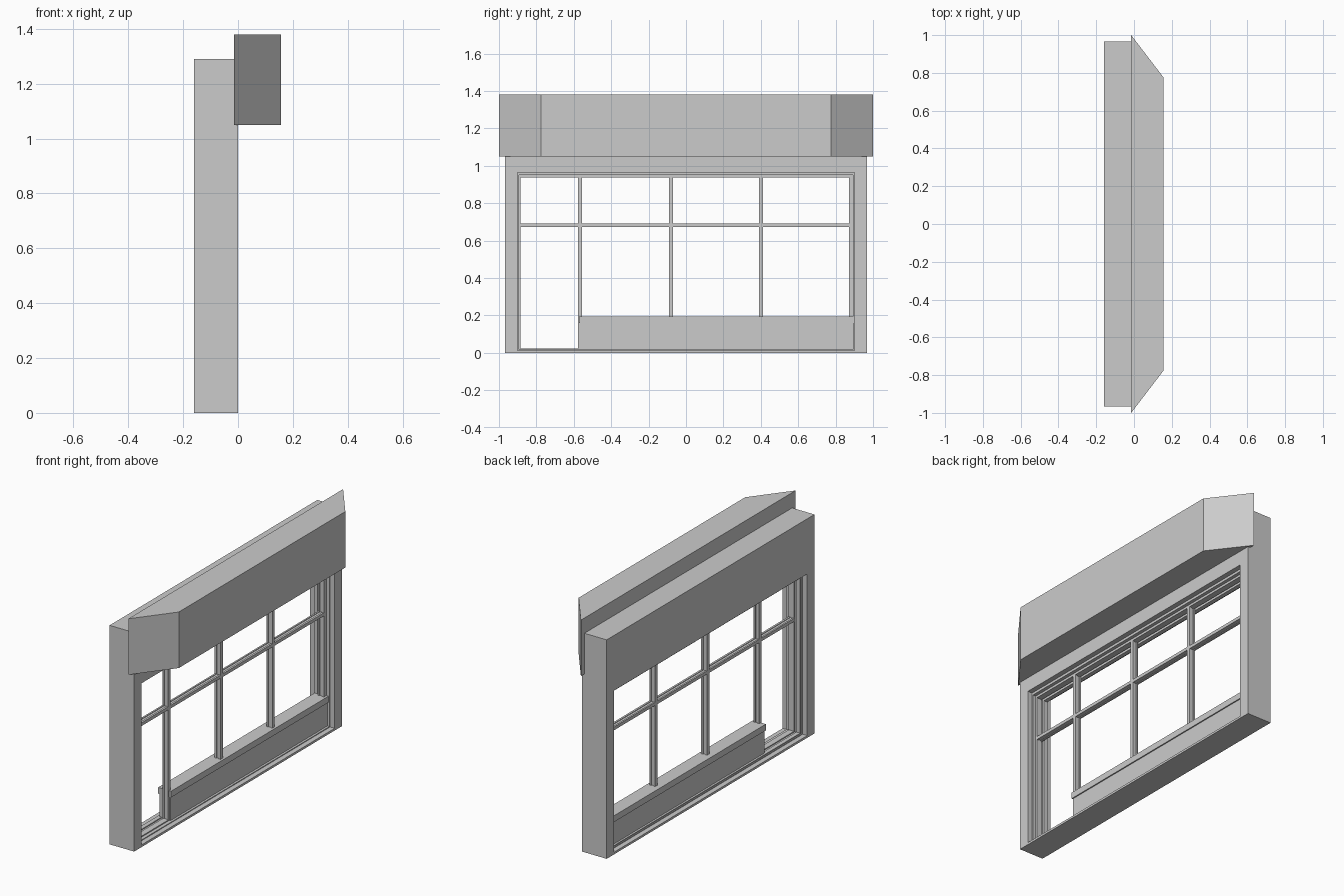
import bpy, bmesh

if "Cube" in bpy.data.objects:
    bpy.data.objects.remove(bpy.data.objects["Cube"])


def prism(name, pts, to3d, a, b):
    """Extrude a 2D outline between a and b along the third axis."""
    bm = bmesh.new()
    lo = [bm.verts.new(to3d(u, v, a)) for u, v in pts]
    hi = [bm.verts.new(to3d(u, v, b)) for u, v in pts]
    n = len(pts)
    bm.faces.new(lo)
    bm.faces.new(hi)
    for i in range(n):
        bm.faces.new((lo[i], lo[(i + 1) % n], hi[(i + 1) % n], hi[i]))
    return finish(name, bm)


def finish(name, bm):
    bmesh.ops.recalc_face_normals(bm, faces=bm.faces)
    me = bpy.data.meshes.new(name)
    bm.to_mesh(me)
    bm.free()
    ob = bpy.data.objects.new(name, me)
    bpy.context.collection.objects.link(ob)
    return ob


def box(name, x, y, z):
    pts = [(x[0], y[0]), (x[1], y[0]), (x[1], y[1]), (x[0], y[1])]
    return prism(name, pts, lambda u, v, w: (u, v, w), *z)


def ring(name, x, outer, inner):
    """Rectangular frame; outer and inner are (half width, bottom, top)."""
    bm = bmesh.new()
    loops = []
    for (h, b, t), px in ((outer, x[0]), (outer, x[1]), (inner, x[1]), (inner, x[0])):
        loops.append([bm.verts.new((px, y, z))
                      for y, z in ((-h, b), (h, b), (h, t), (-h, t))])
    for k in range(4):
        p, q = loops[k], loops[(k + 1) % 4]
        for i in range(4):
            j = (i + 1) % 4
            bm.faces.new((p[i], p[j], q[j], q[i]))
    return finish(name, bm)


def bar_outline(core, web):
    """Cross-shaped glazing bar section: (depth x, half width)."""
    return [(-0.088, -web), (-0.078, -web), (-0.078, -core), (-0.062, -core),
            (-0.062, -web), (-0.05, -web), (-0.05, web), (-0.062, web),
            (-0.062, core), (-0.078, core), (-0.078, web), (-0.088, web)]


# Wall frame with its opening
ring("wall_frame", (-0.16, 0.0), (0.967, 0.0, 1.29), (0.9, 0.013, 0.965))

# Stepped window lining: two tracks on a thin backing
ring("lining_back", (-0.13, -0.03), (0.9, 0.013, 0.965), (0.894, 0.018, 0.95))
for i, x in enumerate(((-0.125, -0.1), (-0.085, -0.05))):
    ring(f"lining_track_{i + 1}", x, (0.896, 0.016, 0.955), (0.884, 0.024, 0.936))

# Apron panel and its projecting cap
box("apron_panel", (-0.113, -0.043), (-0.567, 0.894), (0.018, 0.16))
box("apron_cap", (-0.12, -0.036), (-0.572, 0.897), (0.158, 0.195))

# Vertical glazing bars; the first one runs down to the sill
for i, (yc, z0) in enumerate(((-0.567, 0.018), (-0.08, 0.19), (0.402, 0.19), (0.882, 0.19))):
    prism(f"vertical_bar_{i + 1}", bar_outline(0.006, 0.011),
          lambda u, v, w, yc=yc: (u, yc + v, w), z0, 0.945)

# Horizontal glazing bar
prism("horizontal_bar", bar_outline(0.006, 0.0095),
      lambda u, v, w: (u, w, 0.682 + v), -0.89, 0.89)

# Canopy box with splayed ends
prism("canopy", [(-0.015, -1), (0.157, -0.775), (0.157, 0.775), (-0.015, 1)],
      lambda u, v, w: (u, v, w), 1.05, 1.38)
